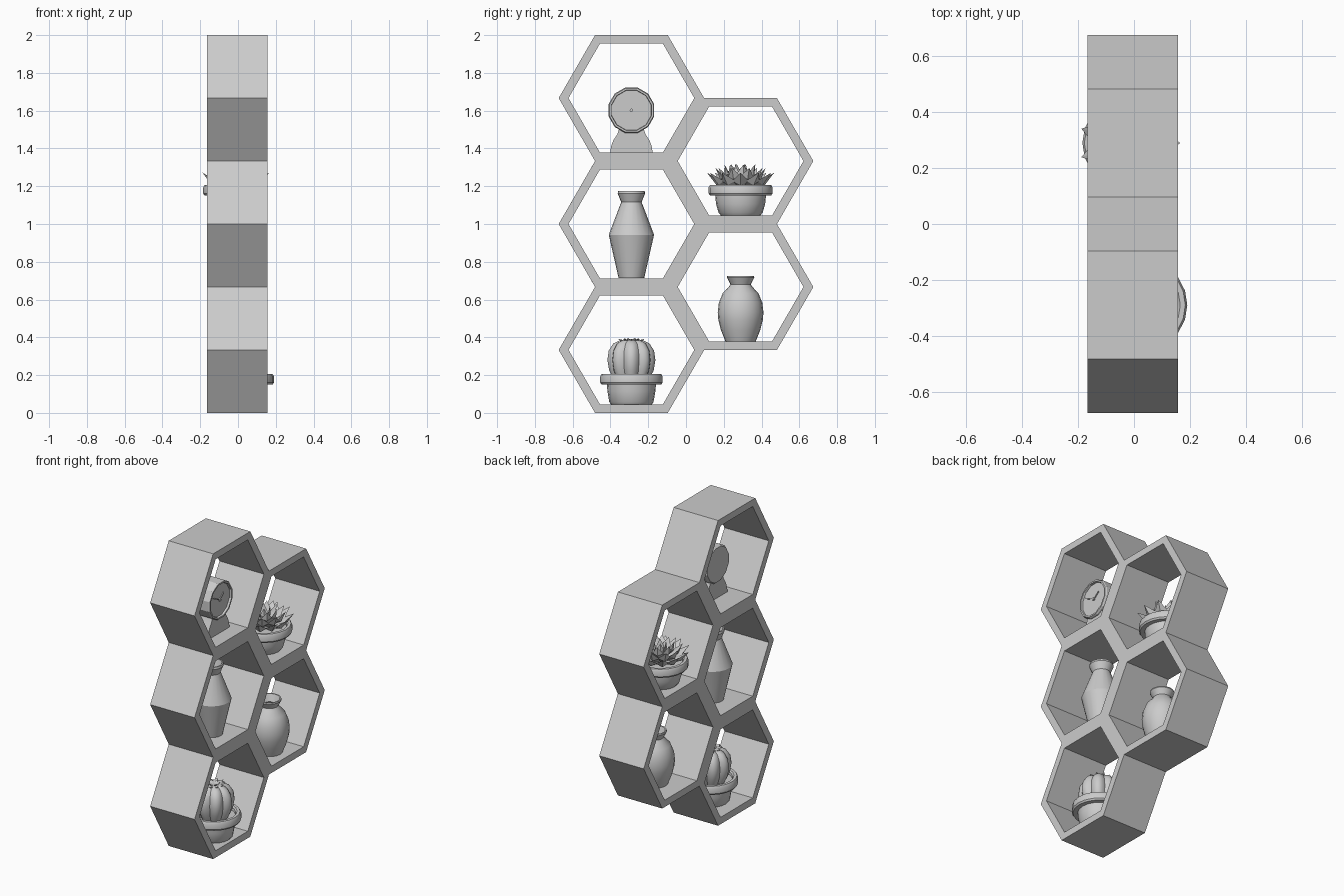
import bpy, bmesh
from math import pi, sin, cos
from mathutils import Matrix, Vector

if "Cube" in bpy.data.objects:
    bpy.data.objects.remove(bpy.data.objects["Cube"])

YC = 0.289                 # column offset of the honeycomb
R_OUT, R_IN = 0.385, 0.333
X0, X1 = -0.165, 0.157     # shelf depth


def finish(bm, name, loc=(0, 0, 0), smooth=None):
    bmesh.ops.remove_doubles(bm, verts=bm.verts, dist=0.0005)
    bmesh.ops.recalc_face_normals(bm, faces=bm.faces)
    me = bpy.data.meshes.new(name)
    bm.to_mesh(me)
    bm.free()
    ob = bpy.data.objects.new(name, me)
    bpy.context.collection.objects.link(ob)
    ob.location = loc
    if smooth:
        bpy.ops.object.select_all(action='DESELECT')
        bpy.context.view_layer.objects.active = ob
        ob.select_set(True)
        bpy.ops.object.shade_smooth_by_angle(angle=smooth)
    return ob


def lathe(name, profile, loc, n=20, ribs=0, depth=0.0, matrix=None, smooth=0.6, phase=0.0):
    """Revolve (radius, height) points, optionally with vertical ribs."""
    bm = bmesh.new()
    rings = []
    for r, z in profile:
        ring = []
        for i in range(n):
            a = 2 * pi * i / n + phase
            k = 1 - depth * (1 - abs(cos(ribs * a / 2))) if ribs else 1
            ring.append(bm.verts.new((r * k * cos(a), r * k * sin(a), z)))
        rings.append(ring)
    for p, q in zip(rings, rings[1:]):
        for i in range(n):
            j = (i + 1) % n
            bm.faces.new((p[i], p[j], q[j], q[i]))
    if matrix:
        bm.transform(matrix)
    return finish(bm, name, loc, smooth)


def leaves(name, rows, loc):
    """Rows of pointed leaves: count, base r/z, tip r/z, width, phase."""
    bm = bmesh.new()
    for n, r0, z0, r1, z1, w, phase in rows:
        base, tip = Vector((r0, 0, z0)), Vector((r1, 0, z1))
        d = (tip - base).normalized()
        up = Vector((-d.z, 0, d.x))
        mid = base.lerp(tip, 0.55) - up * w * 0.12
        side = Vector((0, w / 2, 0))
        for i in range(n):
            rot = Matrix.Rotation(2 * pi * (i + phase) / n, 3, 'Z')
            def ring(c, s):
                pts = (c + side * s, c + up * w * 0.06 * s, c - side * s, c - up * w * 0.3 * s)
                return [bm.verts.new(rot @ p) for p in pts]
            a, b = ring(base, 0.55), ring(mid, 1.0)
            t = bm.verts.new(rot @ tip)
            bm.faces.new(a)
            for k in range(4):
                m = (k + 1) % 4
                bm.faces.new((a[k], a[m], b[m], b[k]))
                bm.faces.new((b[k], b[m], t))
    return finish(bm, name, loc)


# Honeycomb shelf: walls shared by neighbouring cells are left out
cells = [(-YC, 1 / 3), (-YC, 1.0), (-YC, 5 / 3), (YC, 2 / 3), (YC, 4 / 3)]
bm = bmesh.new()
for cy, cz in cells:
    def hexagon(r, x):
        return [bm.verts.new((x, cy + r * cos(i * pi / 3), cz + r * sin(i * pi / 3))) for i in range(6)]
    ob_, of_ = hexagon(R_OUT, X0), hexagon(R_OUT, X1)
    ib, fi = hexagon(R_IN, X0), hexagon(R_IN, X1)
    for i in range(6):
        j = (i + 1) % 6
        bm.faces.new((of_[i], of_[j], fi[j], fi[i]))
        bm.faces.new((ob_[j], ob_[i], ib[i], ib[j]))
        bm.faces.new((fi[i], fi[j], ib[j], ib[i]))
        a = (i + 0.5) * pi / 3
        ny, nz = cy + 0.667 * cos(a), cz + 0.667 * sin(a)
        if not any(abs(ny - y) + abs(nz - z) < 0.05 for y, z in cells):
            bm.faces.new((ob_[i], ob_[j], of_[j], of_[i]))
bmesh.ops.remove_doubles(bm, verts=bm.verts, dist=0.003)
finish(bm, "honeycomb_shelf")

# Potted cactus with a flower
CX = 0.025
rim = [(0.130, 0.105), (0.158, 0.105), (0.165, 0.115), (0.165, 0.148),
       (0.158, 0.161), (0.140, 0.161), (0.132, 0.152), (0.130, 0.135), (0, 0.135)]
lathe("cactus_pot", [(0, 0), (0.108, 0), (0.117, 0.012), (0.127, 0.07)] + rim, (CX, -YC, 0.045))
lathe("cactus_body", [(0.09, 0.17), (0.118, 0.225), (0.127, 0.28), (0.120, 0.33),
                      (0.095, 0.368), (0.055, 0.387), (0, 0.382)],
      (CX, -YC, 0), n=48, ribs=8, depth=0.17)
leaves("cactus_flower", [(10, 0.012, 0.382, 0.074, 0.392, 0.034, 0),
                         (6, 0.008, 0.382, 0.04, 0.397, 0.025, 0.5)], (CX, -YC, 0))

# Potted succulent
SX = -0.015
lathe("succulent_pot", [(0, 0), (0.105, 0), (0.117, 0.015), (0.130, 0.06), (0.134, 0.1)]
      + [(r + 0.004 if r else 0, z) for r, z in rim], (SX, YC, 1.046))
leaves("succulent_leaves", [(11, 0.03, 1.195, 0.18, 1.272, 0.085, 0),
                            (9, 0.025, 1.205, 0.135, 1.297, 0.078, 0.5),
                            (7, 0.02, 1.215, 0.085, 1.315, 0.066, 0.2),
                            (4, 0.008, 1.22, 0.035, 1.318, 0.045, 0.4)], (SX, YC, 0))

# Tall angular vase
lathe("tall_vase", [(0, 0), (0.068, 0), (0.120, 0.229), (0.054, 0.402), (0.073, 0.448),
                    (0.070, 0.461), (0.062, 0.461), (0.045, 0.402), (0.10, 0.229),
                    (0.058, 0.015), (0, 0.015)], (0.01, -YC, 0.714), smooth=0.35)

# Round vase
lathe("round_vase", [(0, 0), (0.080, 0), (0.104, 0.06), (0.118, 0.115), (0.121, 0.155),
                     (0.115, 0.205), (0.095, 0.255), (0.062, 0.290), (0.054, 0.303),
                     (0.073, 0.340), (0.071, 0.348), (0.063, 0.348), (0.045, 0.303),
                     (0.085, 0.25), (0.108, 0.155), (0.07, 0.015), (0, 0.015)], (0.025, YC, 0.378))

# Table clock: case facing +x, with hands and a flared stand
CZ = 1.602
lathe("clock_case", [(0, -0.03), (0.115, -0.03), (0.125, -0.015), (0.125, 0.07), (0.120, 0.08),
                     (0.110, 0.08), (0.108, 0.066), (0, 0.066)], (0, -YC, CZ), n=12,
      matrix=Matrix.Rotation(pi / 2, 4, 'Y'), smooth=0.3, phase=pi / 12)
lathe("clock_hub", [(0, 0.06), (0.009, 0.06), (0.009, 0.076), (0, 0.076)], (0, -YC, CZ), n=8,
      matrix=Matrix.Rotation(pi / 2, 4, 'Y'))
for name, length, angle in (("hour_hand", 0.055, 0.9), ("minute_hand", 0.085, -1.1)):
    bm = bmesh.new()
    bmesh.ops.create_cube(bm, size=1, matrix=Matrix.Translation((0.069, 0, length / 2))
                          @ Matrix.Diagonal((0.005, 0.007, length, 1)))
    bm.transform(Matrix.Rotation(-angle, 4, 'X'))
    finish(bm, name, (0, -YC, CZ))

half = [(0.112, 1.379), (0.108, 1.41), (0.095, 1.445), (0.075, 1.475), (0.06, 1.52)]
outline = half + [(-y, z) for y, z in reversed(half)]
bm = bmesh.new()
face = bm.faces.new([bm.verts.new((-0.02, y, z)) for y, z in outline])
ext = bmesh.ops.extrude_face_region(bm, geom=[face])
bmesh.ops.translate(bm, vec=(0.082, 0, 0),
                    verts=[v for v in ext["geom"] if isinstance(v, bmesh.types.BMVert)])
finish(bm, "clock_stand", (0, -YC, 0), 0.5)
